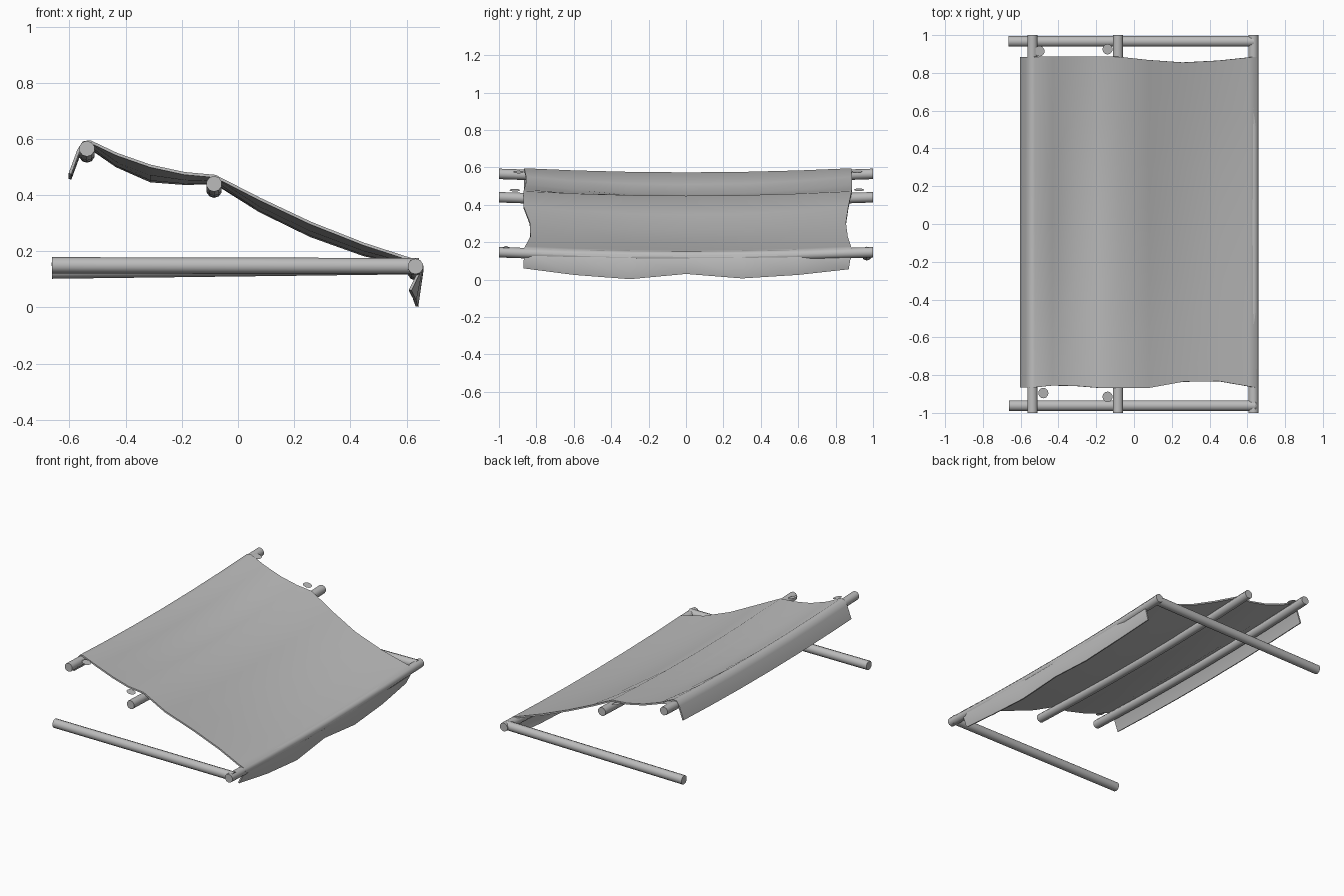
import bpy, bmesh, math
from mathutils import Vector

if "Cube" in bpy.data.objects:
    bpy.data.objects.remove(bpy.data.objects["Cube"], do_unlink=True)

grey = bpy.data.materials.new("plain_grey")
grey.use_nodes = True
COLOUR = (0.5, 0.5, 0.5, 1)
grey.diffuse_color = COLOUR
grey.node_tree.nodes["Principled BSDF"].inputs["Base Color"].default_value = COLOUR


def finish(name, bm, thickness=0, angle=45):
    """Turn a bmesh into a shaded object, with optional cloth thickness."""
    mesh = bpy.data.meshes.new(name)
    bm.to_mesh(mesh)
    bm.free()
    mesh.materials.append(grey)
    ob = bpy.data.objects.new(name, mesh)
    bpy.context.collection.objects.link(ob)
    bpy.ops.object.select_all(action='DESELECT')
    ob.select_set(True)
    bpy.context.view_layer.objects.active = ob
    if thickness:
        mod = ob.modifiers.new("thickness", 'SOLIDIFY')
        mod.thickness = thickness
        mod.offset = -1
        bpy.ops.object.modifier_apply(modifier=mod.name)
    bpy.ops.object.shade_smooth_by_angle(angle=math.radians(angle))
    return ob


def pole(name, path, radius, sides=10):
    """Round capped pole through a list of nearly collinear points."""
    bm = bmesh.new()
    axis = (Vector(path[-1]) - Vector(path[0])).normalized()
    side = axis.cross(Vector((0, 0, 1))).normalized()
    up = side.cross(axis)
    rings = []
    for p in path:
        ring = []
        for k in range(sides):
            a = math.tau * (k + 0.5) / sides
            ring.append(bm.verts.new(Vector(p) + radius * (math.cos(a) * side + math.sin(a) * up)))
        rings.append(ring)
    for r, s in zip(rings, rings[1:]):
        for k in range(sides):
            n = (k + 1) % sides
            bm.faces.new((r[k], r[n], s[n], s[k]))
    bm.faces.new(rings[0])
    bm.faces.new(rings[-1])
    bmesh.ops.recalc_face_normals(bm, faces=bm.faces)
    return finish(name, bm)


# Cross poles, sagging a little at mid-span
SAG = 0.022
for name, x, z in (("rear_cross_pole", -0.538, 0.565),
                   ("middle_cross_pole", -0.085, 0.44),
                   ("front_cross_pole", 0.632, 0.146)):
    path = [(x, y, z - SAG * (1 - y * y)) for y in (-1, -0.6, -0.3, 0, 0.3, 0.6, 1)]
    pole(name, path, 0.028)

# Long side poles
pole("right_side_pole", [(-0.663, -0.962, 0.15), (0.645, -0.962, 0.147)], 0.029)
pole("left_side_pole", [(-0.663, 0.967, 0.131), (0.635, 0.967, 0.147)], 0.029)

# Small flat tilted discs beside the upper poles
for name, loc in (("rear_right_disc", (-0.48, -0.895, 0.575)),
                  ("middle_right_disc", (-0.14, -0.915, 0.478)),
                  ("rear_left_disc", (-0.5, 0.915, 0.578)),
                  ("middle_left_disc", (-0.14, 0.925, 0.48))):
    bm = bmesh.new()
    bmesh.ops.create_circle(bm, cap_ends=True, segments=12, radius=0.028)
    turn = Vector((0.27, 0, 1)).to_track_quat('Z', 'Y').to_matrix()
    bmesh.ops.rotate(bm, matrix=turn, verts=bm.verts)
    bmesh.ops.translate(bm, vec=loc, verts=bm.verts)
    finish(name, bm)

# Draped cloth: x, end height, mid sag, right edge, left edge
profile = [
    (-0.603, 0.478, 0.02, 0.865, 0.885),
    (-0.572, 0.562, 0.02, 0.865, 0.885),
    (-0.552, 0.592, 0.022, 0.865, 0.885),
    (-0.525, 0.595, 0.022, 0.865, 0.885),
    (-0.43, 0.55, 0.042, 0.855, 0.887),
    (-0.31, 0.508, 0.053, 0.857, 0.887),
    (-0.19, 0.482, 0.036, 0.867, 0.887),
    (-0.08, 0.472, 0.024, 0.868, 0.885),
    (0.08, 0.39, 0.042, 0.868, 0.868),
    (0.26, 0.305, 0.045, 0.835, 0.855),
    (0.45, 0.23, 0.038, 0.832, 0.865),
    (0.61, 0.178, 0.022, 0.86, 0.882),
    (0.645, 0.168, 0.022, 0.865, 0.885),
    (0.66, 0.148, 0.022, 0.865, 0.885),
]
stations = (-1, -0.69, -0.345, 0, 0.345, 0.69, 1)
hem_x = (0.618, 0.635, 0.642, 0.632, 0.642, 0.635, 0.618)
hem_z = (0.06, 0.025, 0.002, 0.03, 0.006, 0.025, 0.055)

bm = bmesh.new()
rows = []
for x, z, sag, right, left in profile:
    rows.append([bm.verts.new((x, t * (left if t > 0 else right), z - sag * (1 - t * t)))
                 for t in stations])
rows.append([bm.verts.new((x, t * 0.87, z)) for t, x, z in zip(stations, hem_x, hem_z)])
for a, b in zip(rows, rows[1:]):
    for j in range(len(stations) - 1):
        bm.faces.new((a[j], b[j], b[j + 1], a[j + 1]))
finish("draped_cloth", bm, thickness=0.01, angle=60)
